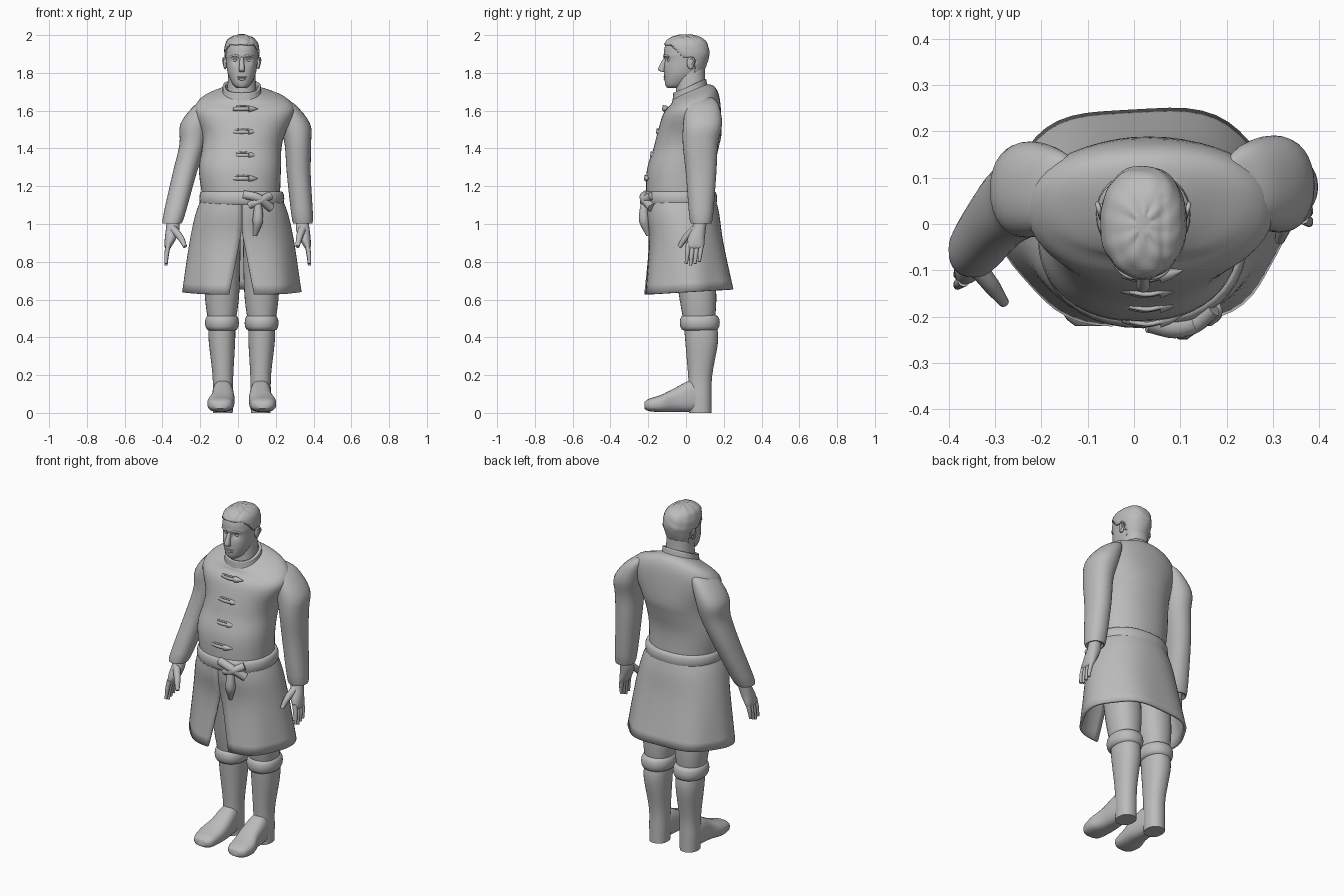
import bpy, bmesh
from math import sin, cos, pi, exp, copysign, radians
from mathutils import Vector

cube = bpy.data.objects.get("Cube")
if cube:
    bpy.data.objects.remove(cube)

GREY = (.5, .5, .5, 1)
MID = .02  # the figure's own centre line

plain_grey = bpy.data.materials.new("plain grey")
plain_grey.use_nodes = True
plain_grey.diffuse_color = GREY
shader = next(node for node in plain_grey.node_tree.nodes if node.type == 'BSDF_PRINCIPLED')
shader.inputs["Base Color"].default_value = GREY


def finish(name, data):
    """Place the data in the scene, as a smooth mesh of the plain colour."""
    part = bpy.data.objects.new(name, data)
    bpy.context.collection.objects.link(part)
    bpy.ops.object.select_all(action='DESELECT')
    part.select_set(True)
    bpy.context.view_layer.objects.active = part
    if part.type == 'CURVE':
        bpy.ops.object.convert(target='MESH')
        part = bpy.context.object
    part.data.materials.clear()
    part.data.materials.append(plain_grey)
    bpy.ops.object.shade_smooth_by_angle(angle=radians(50))
    return part


def ring(z, width, depth, x=MID, y=0, tilt=0):
    """One cross-section: half width, half depth, centre, and rise towards the back."""
    return Vector((x, y, z, width, depth, tilt))


def blend(rings, steps):
    """Insert sections along a smooth curve through the given ones."""
    for i, (start, end) in enumerate(zip(rings, rings[1:])):
        leave = (end - rings[max(i - 1, 0)]) / 2
        arrive = (rings[min(i + 2, len(rings) - 1)] - start) / 2
        for k in range(steps):
            t = k / steps
            ease = t * t * (3 - 2 * t)
            yield (start.lerp(end, ease) + leave * (t * (1 - t) ** 2)
                   - arrive * (t * t * (1 - t)))
    yield rings[-1]


def loft(name, rings, sides=32, steps=3, power=2.2, gap=None, lying=False,
         caps=True, shape=None, keep=None, thickness=0):
    """Skin the sections; gap opens the front, shape moves points, keep filters faces."""
    bm = bmesh.new()
    rows = []
    for x, y, z, width, depth, tilt in blend(rings, steps):
        opening = gap(z) if gap else 0
        row = []
        for i in range(sides):
            sweep = i / (sides - 1 if gap else sides)
            angle = -pi / 2 + opening + (2 * pi - 2 * opening) * sweep
            across, along = (copysign(abs(v) ** (2 / power), v) for v in (cos(angle), sin(angle)))
            point = Vector((x + width * across, y + depth * along, z + tilt * depth * along))
            if lying:
                point = point.xzy
            row.append(bm.verts.new(shape(point, angle) if shape else point))
        rows.append(row)
    for lower, upper in zip(rows, rows[1:]):
        for i in range(sides - 1 if gap else sides):
            j = (i + 1) % sides
            bm.faces.new((lower[i], lower[j], upper[j], upper[i]))
    if caps and not gap:
        bm.faces.new(rows[0])
        bm.faces.new(rows[-1])
    if keep:
        unwanted = [face for face in bm.faces if not keep(face.calc_center_median())]
        bmesh.ops.delete(bm, geom=unwanted, context='FACES')
    bmesh.ops.recalc_face_normals(bm, faces=bm.faces)
    mesh = bpy.data.meshes.new(name)
    bm.to_mesh(mesh)
    bm.free()
    part = finish(name, mesh)
    if thickness:
        solid = part.modifiers.new("thickness", 'SOLIDIFY')
        solid.thickness, solid.offset = thickness, 0


def tube(name, points, radius, taper=(1, 1, 1)):
    curve = bpy.data.curves.new(name, 'CURVE')
    curve.dimensions, curve.bevel_depth, curve.bevel_resolution = '3D', radius, 3
    curve.use_fill_caps = True
    curve.resolution_u = 6
    spline = curve.splines.new('BEZIER')
    spline.bezier_points.add(len(points) - 1)
    for knot, point, scale in zip(spline.bezier_points, points, taper):
        knot.co, knot.radius = point, scale
        knot.handle_left_type = knot.handle_right_type = 'AUTO'
    finish(name, curve)


def ball(name, centre, size):
    bm = bmesh.new()
    bmesh.ops.create_uvsphere(bm, u_segments=20, v_segments=12, radius=1)
    bmesh.ops.scale(bm, vec=size, verts=bm.verts)
    bmesh.ops.translate(bm, vec=centre, verts=bm.verts)
    mesh = bpy.data.meshes.new(name)
    bm.to_mesh(mesh)
    bm.free()
    finish(name, mesh)


def band(name, z, width, depth, y, height, bulge=.015, x=MID):
    """A rounded strip around the body or the leg."""
    loft(name, [ring(z + height * sin(a), width + bulge * cos(a), depth + bulge * cos(a), x, y)
                for a in (radians(step) for step in range(-90, 91, 30))], sides=40, steps=1)


# Coat body with broad sloping shoulders, and collar
loft("coat_body", [ring(z=1.1, width=.2, depth=.18, y=-.03),
                   ring(z=1.28, width=.217, depth=.178, y=-.03, x=.01),
                   ring(z=1.4, width=.21, depth=.172),
                   ring(z=1.48, width=.22, depth=.17, y=.018, x=.03),
                   ring(z=1.6, width=.265, depth=.152, y=.032, x=.035, tilt=.1),
                   ring(z=1.665, width=.225, depth=.125, y=.045, x=.03, tilt=.25),
                   ring(z=1.695, width=.14, depth=.105, y=.035, tilt=.38),
                   ring(z=1.71, width=.08, depth=.07, y=.025, tilt=.4)], sides=48, steps=4)
loft("collar", [ring(z=1.67, width=.108, depth=.095, y=.03, tilt=.35),
                ring(z=1.7, width=.095, depth=.085, y=.022, tilt=.4),
                ring(z=1.73, width=.094, depth=.08, y=.02, tilt=.45)],
     caps=False, thickness=.014)


# Coat skirt, open at the front, with soft folds growing towards the hem
def folds(point, angle):
    swell = 1 + .06 * max(0, 1.1 - point.z) * sin(6 * angle + 1)
    return Vector((point.x * swell, point.y * swell, point.z))


loft("coat_skirt", [ring(z=1.13, width=.208, depth=.18, y=-.03),
                    ring(z=1.05, width=.238, depth=.19, y=-.02),
                    ring(z=.9, width=.268, depth=.192, tilt=.02),
                    ring(z=.64, width=.302, depth=.232, y=.015, tilt=.06)],
     sides=56, steps=4, shape=folds, thickness=.014,
     gap=lambda z: max(.003, (.96 - z) * .6))

# Belt, knot and hanging end
band("belt", z=1.135, width=.21, depth=.18, y=-.03, height=.038)
tube("belt_knot", [(.03, -.21, 1.155), (.1, -.222, 1.14), (.175, -.18, 1.085)], .024)
tube("belt_loop", [(.06, -.205, 1.1), (.11, -.222, 1.12), (.17, -.18, 1.15)], .022)
tube("belt_end", [(.105, -.22, 1.13), (.105, -.222, 1.02), (.09, -.2, .94)], .022, (.8, 1.3, .5))

# Toggle fastenings, following the swell of the belly
for i in range(4):
    place = Vector((MID, -.11 - .032 * i, 1.61 - .123 * i))

    def at(x, y=0, z=0):
        return place + Vector((x, y, z))
    tube(f"toggle_bar_{i}", [at(-.045, .004), at(0, -.006), at(.04)], .011)
    tube(f"toggle_tip_{i}", [at(.035), at(.055, .003), at(.085, .01)], .018, (1, .75, .1))
    tube(f"toggle_loop_{i}", [at(-.03, -.004, .012), at(.01, -.01, .015), at(.04, -.004, .012)], .005)


# Arms: sleeve, palm, four fingers and a thumb
def arm(side, s, shoulder, elbow, wrist, thumb_in):
    def section(joint, z, width, depth, inward=0, y=0):
        return ring(z, width, depth, joint[0] - s * inward, joint[1] + y)
    loft(side + "_sleeve", [section(shoulder, 1.67, .02, .05, inward=.09),
                            section(shoulder, 1.63, .055, .085, inward=.052),
                            section(shoulder, 1.53, .08, .103),
                            section(shoulder, 1.42, .07, .093, inward=-.015, y=-.012),
                            section(elbow, 1.26, .063, .08),
                            section(wrist, 1.02, .055, .06),
                            section(wrist, 1.015, .035, .038)], steps=4)
    loft(side + "_palm", [section(wrist, 1.04, .03, .032),
                          section(wrist, .98, .036, .036, y=-.01),
                          section(wrist, .93, .032, .045, inward=-.01, y=-.025),
                          section(wrist, .885, .02, .046, inward=-.024, y=-.03),
                          section(wrist, .87, .012, .038, inward=-.026, y=-.03)], sides=20)

    def spot(out, y, z):
        return (wrist[0] + s * out, wrist[1] + y, z)
    for i in range(4):
        y, tip = .002 - .023 * i, .78 + .01 * abs(i - 2)
        tube(f"{side}_finger_{i}", [spot(.022, y, .9), spot(.032, y - .006, (tip + .9) / 2),
                                    spot(.036, y - .012, tip)], .0135, (1, .9, .6))
    tube(side + "_thumb", [spot(0, -.03, .975), spot(-thumb_in * .6, -.08, .93),
                           spot(-thumb_in, -.115, .88)], .02, (1.1, .9, .55))


arm("right", -1, shoulder=(-.225, .075), elbow=(-.285, .025), wrist=(-.345, -.055), thumb_in=.065)
arm("left", 1, shoulder=(.302, .088), elbow=(.322, .08), wrist=(.342, .08), thumb_in=.028)

# Legs and boots
for side, s in (("right", -1), ("left", 1)):
    leg, ankle, toe = (MID + s * out for out in (.105, .1, .112))
    loft(side + "_trouser_leg", [ring(z=1, width=.1, depth=.11, x=leg, y=.02),
                                 ring(z=.64, width=.092, depth=.1, x=leg, y=.06),
                                 ring(z=.47, width=.07, depth=.08, x=leg, y=.07)], steps=6)
    band(side + "_boot_cuff", z=.477, width=.07, depth=.086, y=.073, height=.04, bulge=.02, x=leg)
    loft(side + "_boot_shaft", [ring(z=.47, width=.07, depth=.086, x=leg, y=.075),
                                ring(z=.38, width=.07, depth=.087, x=leg, y=.083),
                                ring(z=.2, width=.055, depth=.064, x=ankle, y=.075),
                                ring(z=.08, width=.054, depth=.06, x=ankle, y=.075),
                                ring(z=0, width=.052, depth=.06, x=ankle, y=.075)], steps=5)
    # Here z runs along the foot and y is the height
    loft(side + "_boot_foot", [ring(z=.08, width=.045, depth=.08, x=ankle, y=.085),
                               ring(z=.02, width=.055, depth=.083, x=ankle, y=.088),
                               ring(z=-.06, width=.062, depth=.063, x=ankle, y=.068),
                               ring(z=-.13, width=.07, depth=.046, x=toe, y=.05),
                               ring(z=-.195, width=.06, depth=.033, x=toe, y=.042),
                               ring(z=-.22, width=.035, depth=.018, x=toe, y=.04)],
         lying=True, power=2.6, steps=4)

# Head with eye sockets and brow
skull = [ring(z=1.72, width=.025, depth=.035, y=-.06), ring(z=1.74, width=.048, depth=.06, y=-.05),
         ring(z=1.8, width=.075, depth=.098, y=-.018), ring(z=1.88, width=.085, depth=.114),
         ring(z=1.92, width=.086, depth=.116), ring(z=1.96, width=.077, depth=.102),
         ring(z=1.985, width=.05, depth=.068), ring(z=1.995, width=.015, depth=.02)]


def sockets(point, angle):
    if point.y < -.03:
        sideways = abs(point.x - MID) - .034
        upward = (point.z - 1.866) * 1.3
        point.y += .016 * exp(-(sideways ** 2 + upward ** 2) / .0004)
        point.y -= .006 * exp(-((point.z - 1.89) / .01) ** 2)
    return point


loft("neck", [ring(z=1.66, width=.08, depth=.08, y=.025),
              ring(z=1.82, width=.07, depth=.075, y=.025)])
loft("head", skull, sides=56, steps=5, shape=sockets)


# Hair: a ruffled cap cut along the hairline, parted on the left
def ruffle(point, angle):
    middle = Vector((MID, 0, 1.86))
    swell = 1.03 + .015 * sin(7 * angle + 60 * point.z) * sin(90 * point.z + 60 * point.y)
    if point.y < .06 and point.z > 1.94:
        swell -= .03 * exp(-((point.x - .06) / .006) ** 2)
    return middle + (point - middle) * swell


def above_hairline(centre):
    if centre.y > .045:
        return centre.z > 1.8
    return centre.z > min(1.945, max(1.885, 1.87 - centre.y))


loft("hair", skull, sides=56, steps=5, shape=ruffle, keep=above_hairline, thickness=.008)

# Facial features
loft("nose", [ring(z=1.885, width=.009, depth=.01, y=-.106),
              ring(z=1.82, width=.015, depth=.019, y=-.129),
              ring(z=1.805, width=.013, depth=.01, y=-.114)], sides=20, steps=5)
ball("upper_lip", (MID, -.108, 1.777), (.027, .011, .006))
ball("lower_lip", (MID, -.107, 1.766), (.022, .011, .007))
ball("chin", (MID, -.09, 1.737), (.026, .018, .018))
for side, s in (("right", -1), ("left", 1)):
    def face(out, y, z):
        return (MID + s * out, y, z)
    ball(side + "_eye", face(.034, -.086, 1.866), (.014, .013, .009))
    tube(side + "_brow", [face(.014, -.115, 1.887), face(.035, -.111, 1.893),
                          face(.058, -.09, 1.886)], .006)
    ball(side + "_ear", face(.088, .025, 1.853), (.01, .02, .034))
    tube(side + "_ear_rim", [face(.088, .01, 1.87), face(.098, .04, 1.875), face(.09, .024, 1.826)], .005)
